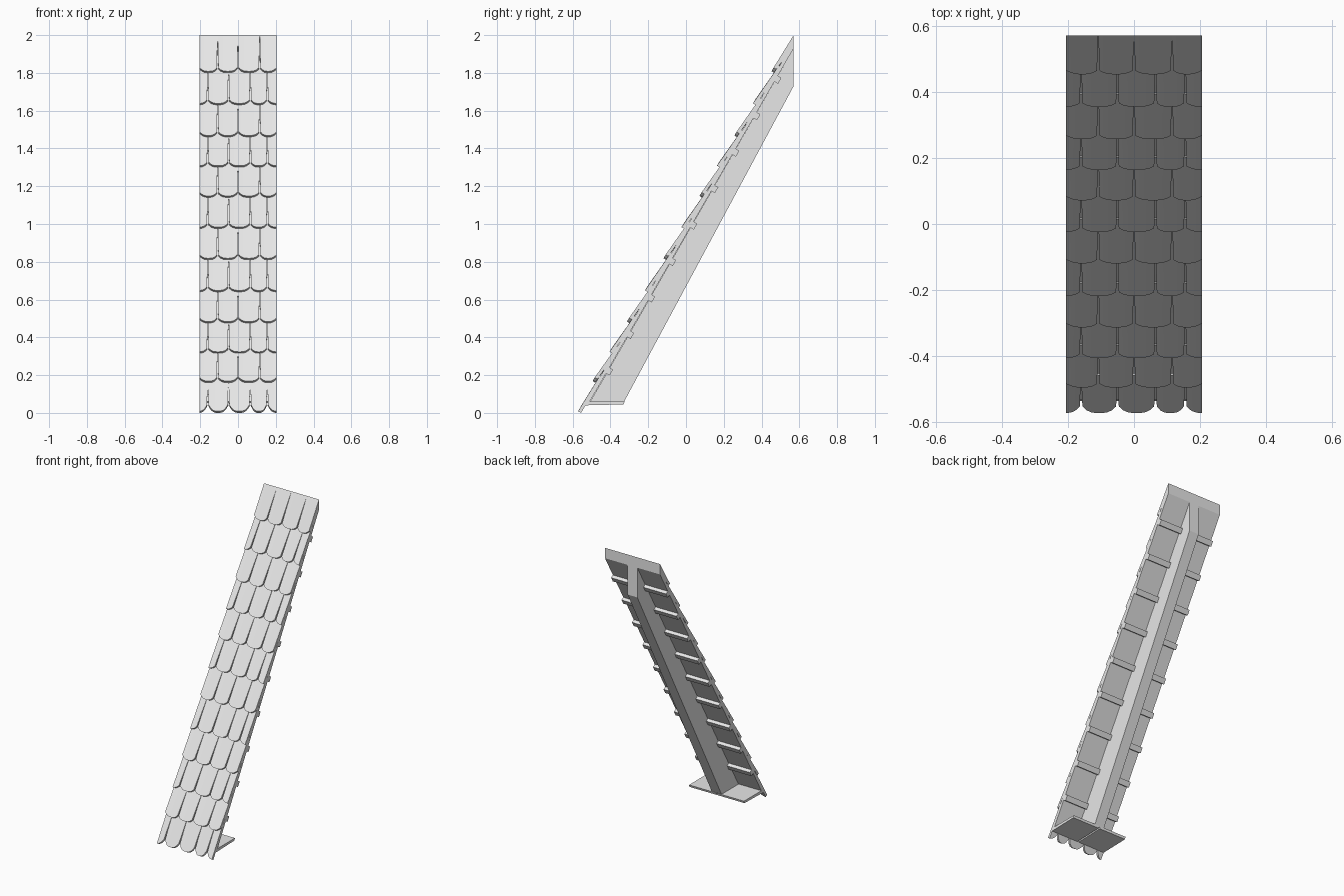
import bpy, bmesh, math

cube = bpy.data.objects.get("Cube")
if cube:
    bpy.data.objects.remove(cube, do_unlink=True)

HALF = 0.205                       # half width of the roof strip
TOP_Y, TOP_Z = 0.57, 1.93          # upper end of the sheathing underside
C, S = 0.5, math.sqrt(3) / 2       # 60 degree pitch

grey = bpy.data.materials.new("plain grey")
grey.use_nodes = True
grey.diffuse_color = (0.8, 0.8, 0.8, 1)
grey.node_tree.nodes["Principled BSDF"].inputs["Base Color"].default_value = (0.8, 0.8, 0.8, 1)


def slope(s, n):
    """Point (y, z) at s up the slope and n outward from it."""
    return TOP_Y + s * C - n * S, TOP_Z + s * S + n * C


def finish(name, bm):
    bmesh.ops.recalc_face_normals(bm, faces=bm.faces)
    mesh = bpy.data.meshes.new(name)
    bm.to_mesh(mesh)
    bm.free()
    mesh.materials.append(grey)
    bpy.context.collection.objects.link(bpy.data.objects.new(name, mesh))


def extrude_x(name, profile, x0, x1):
    """Solid with a (y, z) outline running from x0 to x1."""
    bm = bmesh.new()
    a = [bm.verts.new((x0, y, z)) for y, z in profile]
    b = [bm.verts.new((x1, y, z)) for y, z in profile]
    bm.faces.new(a)
    bm.faces.new(b)
    for i in range(len(a)):
        j = (i + 1) % len(a)
        bm.faces.new((a[i], a[j], b[j], b[i]))
    finish(name, bm)


def add_tile(bm, left, right, s_low, low, high, plumb, s_high, lift):
    """One shingle with a rounded lower edge and slightly tapered sides."""
    mid, half = (left + right) / 2, (right - left) / 2
    u0 = max(-1, (-HALF - mid) / half)
    u1 = min(1, (HALF - mid) / half)
    gap = 0.004
    rings = []
    for k in range(9):
        u = u0 + (u1 - u0) * k / 8
        x_high = mid + half * u
        x_low = mid + (half - gap) * u
        if abs(abs(x_high) - HALF) < 0.001:
            x_low = x_high
        s = s_low + lift * abs(u) ** 3
        ring = []
        for x, at, n in ((x_low, s, low[0]), (x_low, s, low[1]),
                         (x_high, s_high, high[1]), (x_high, s_high, high[0])):
            if plumb and at == s_high:
                at = n * S / C
            ring.append(bm.verts.new((x, *slope(at, n))))
        rings.append(ring)
    for a, b in zip(rings, rings[1:]):
        for i in range(4):
            j = (i + 1) % 4
            bm.faces.new((a[i], a[j], b[j], b[i]))
    bm.faces.new(rings[0])
    bm.faces.new(rings[-1])


# Sheathing board under the shingles
extrude_x("sheathing", [slope(-2.17, 0), slope(0, 0),
                        (TOP_Y, TOP_Z + 0.036), slope(-2.17, 0.018)], -HALF, HALF)

# Shingle rows, joints staggered between odd and even rows
tips = [0, .16, .315, .475, .64, .81, .975, 1.14, 1.3, 1.46, 1.63, 1.8]
joints = ([-.265, -.16, -.05, .065, .155, .265], [-HALF, -.108, 0, .115, HALF])
for row, z in enumerate(tips):
    first, last = row == 0, row == len(tips) - 1
    low = (0.01, 0.028) if first else (0.024, 0.041)
    high = (0.006, 0.035 if last else 0.022)
    s_low = (z - TOP_Z - low[0] * C) / S
    s_high = 0 if last else (tips[row + 1] - TOP_Z) / S + 0.03
    bm = bmesh.new()
    edges = joints[row % 2]
    for left, right in zip(edges, edges[1:]):
        add_tile(bm, left, right, s_low, low, high, last, s_high, 0.04 if first else 0.022)
    finish(f"shingle_row_{row + 1}", bm)

# Central rafter with plumb-cut upper end
extrude_x("rafter", [(-.51, .055), (-.33, .055), (TOP_Y, 1.73), (TOP_Y, TOP_Z)], -.036, .036)

# Battens across the underside
for i in range(9):
    s = (0.225 + 0.193 * i - TOP_Z) / S
    extrude_x(f"batten_{i + 1}", [slope(s - .018, -.022), slope(s + .018, -.022),
                                  slope(s + .018, .008), slope(s - .018, .008)], -HALF, HALF)

# Soffit boards at the eave, with a narrow seam between them
for name, x0, x1 in (("soffit_right", -HALF, -.005), ("soffit_left", .005, HALF)):
    extrude_x(name, [(-.535, .04), (-.33, .045), (-.325, .06), (-.52, .06)], x0, x1)
